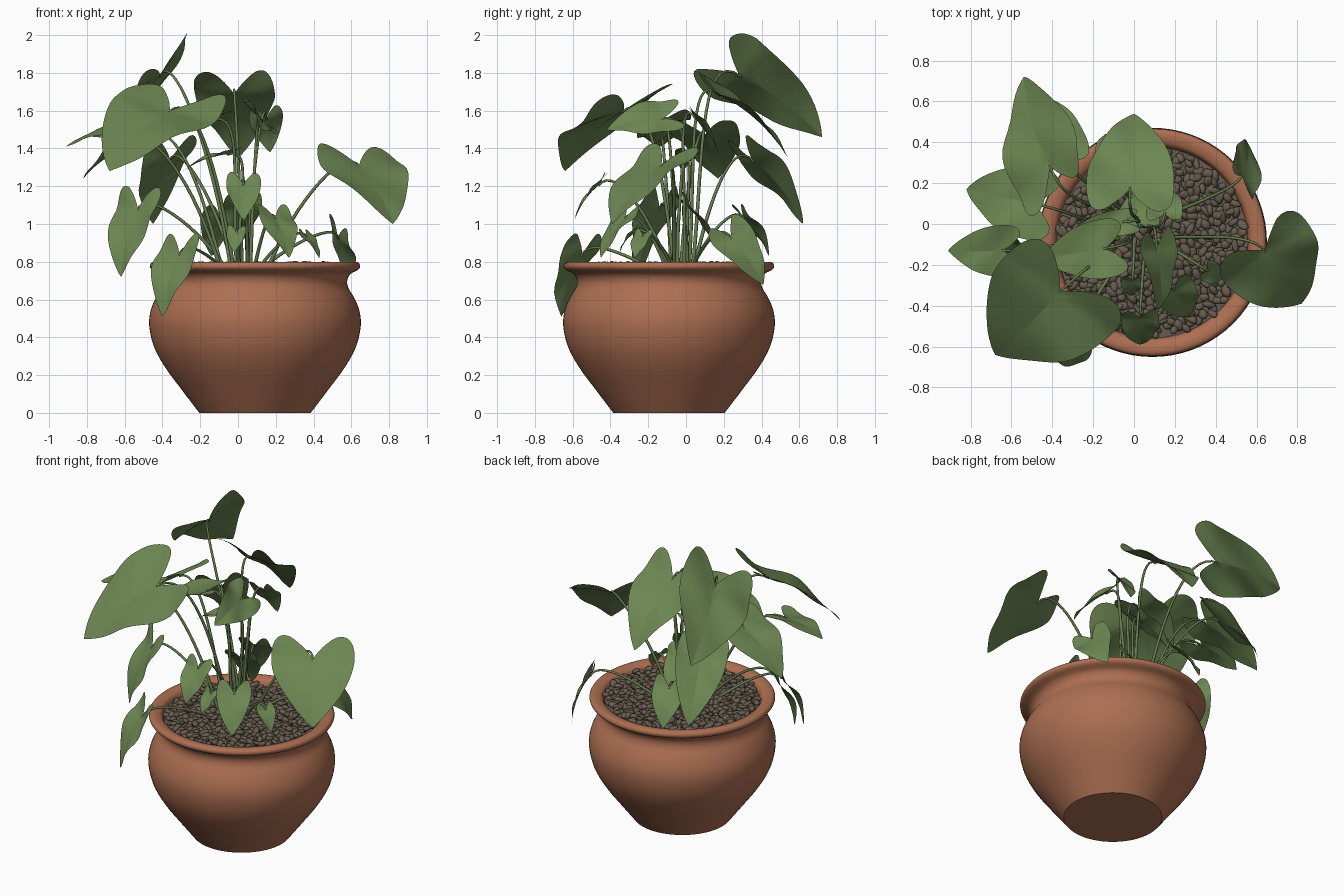
import bpy, bmesh, math, random
from mathutils import Vector as V, Matrix, Euler
from mathutils.geometry import interpolate_bezier

if "Cube" in bpy.data.objects:
    bpy.data.objects.remove(bpy.data.objects["Cube"])

random.seed(4)
PX, PY = 0.09, -0.09          # pot axis
CROWN = V((0.03, -0.03, 0.74))  # where the stems meet the soil


def material(name, rgb):
    m = bpy.data.materials.new(name)
    m.diffuse_color = (*rgb, 1)
    m.use_nodes = True
    m.node_tree.nodes["Principled BSDF"].inputs["Base Color"].default_value = m.diffuse_color
    return m


CLAY = material("terracotta", (0.42, 0.160, 0.085))
LEAF = material("leaf_green", (0.150, 0.240, 0.085))
STEM = material("stem_green", (0.135, 0.205, 0.075))
STONE = material("pebble_brown", (0.135, 0.105, 0.076))


def add_object(name, bm, mat, smooth=True):
    me = bpy.data.meshes.new(name)
    bm.to_mesh(me)
    bm.free()
    me.materials.append(mat)
    for p in me.polygons:
        p.use_smooth = smooth
    ob = bpy.data.objects.new(name, me)
    bpy.context.collection.objects.link(ob)
    return ob


def catmull(pts, steps):
    """Smooth curve through a list of 2D points."""
    p = [V(q) for q in pts]
    out = []
    for i in range(len(p) - 1):
        a, b, c, d = p[max(i - 1, 0)], p[i], p[i + 1], p[min(i + 2, len(p) - 1)]
        for k in range(steps):
            t = k / steps
            out.append(0.5 * (2 * b + (c - a) * t + (2 * a - 5 * b + 4 * c - d) * t * t
                              + (3 * b - a - 3 * c + d) * t ** 3))
    return out + [p[-1]]


# pot: lathed profile with flat base, belly, neck and flared rim
body = [(0.295, 0), (0.39, 0.125), (0.475, 0.24), (0.535, 0.35), (0.56, 0.46), (0.553, 0.54),
        (0.525, 0.61), (0.495, 0.66), (0.488, 0.70), (0.505, 0.735), (0.545, 0.757), (0.557, 0.775),
        (0.55, 0.793), (0.53, 0.80), (0.50, 0.795), (0.475, 0.775), (0.46, 0.70)]
profile = [V((0, 0))] + catmull(body, 3) + [V((0, 0.70))]
bm = bmesh.new()
vs = [bm.verts.new((p.x, 0, p.y)) for p in profile]
es = [bm.edges.new(e) for e in zip(vs, vs[1:])]
bmesh.ops.spin(bm, geom=vs + es, cent=(0, 0, 0), axis=(0, 0, 1), angle=math.tau, steps=72)
bmesh.ops.remove_doubles(bm, verts=bm.verts, dist=1e-4)
bmesh.ops.recalc_face_normals(bm, faces=bm.faces)
bmesh.ops.translate(bm, verts=bm.verts, vec=(PX, PY, 0))
pot = add_object("pot", bm, CLAY)
bpy.context.view_layer.objects.active = pot
pot.select_set(True)
bpy.ops.object.shade_smooth_by_angle(angle=math.radians(40))
pot.select_set(False)

# bed under the pebbles
bm = bmesh.new()
bmesh.ops.create_circle(bm, cap_ends=True, segments=48, radius=0.468,
                        matrix=Matrix.Translation((PX, PY, 0.755)))
add_object("pebble_bed", bm, STONE, False)

# pebbles scattered in a sunflower pattern
bm = bmesh.new()
COUNT = 520
for i in range(COUNT):
    r = 0.455 * math.sqrt((i + 0.5) / COUNT)
    a = i * 2.39996 + random.uniform(-0.05, 0.05)
    loc = V((PX + r * math.cos(a), PY + r * math.sin(a), 0.765 + random.uniform(0, 0.02)))
    rot = Euler((random.uniform(-.5, .5), random.uniform(-.5, .5), random.uniform(0, 6.28)))
    size = V((random.uniform(.024, .038), random.uniform(.016, .024), random.uniform(.012, .018)))
    bmesh.ops.create_icosphere(bm, subdivisions=2, radius=1,
                               matrix=Matrix.LocRotScale(loc, rot, size))
add_object("pebbles", bm, STONE)

# heart outline of half a leaf: (along midrib, across)
HALF = catmull([(0, 0), (-.15, .22), (-.3, .55), (-.3, .8), (-.18, .96), (.02, 1), (.25, .94),
                (.5, .74), (.75, .44), (.92, .17), (1, 0)], 3)
OUTLINE = [(p.x, p.y) for p in HALF] + [(p.x, -p.y) for p in HALF[-2:0:-1]]
RINGS = 6
stem_ends = []


def leaf(name, notch, tip, width, roll=0):
    """Arched heart leaf; width is half the span, positive roll lifts the right-hand side."""
    n = V(notch)
    axis = V(tip) - n
    size = axis.length
    e = axis / size
    level = e.cross(V((0, 0, 1))).normalized()
    r = math.radians(roll)
    side = level * math.cos(r) + level.cross(e) * math.sin(r)
    up = side.cross(e)
    phase = random.uniform(0, 6)

    def place(u, v):
        arch = 0.28 * max(u, 0) * (1 - u) + 0.04 * abs(v)
        wave = 0.045 * math.sin(7 * u + phase + 2 * v) * abs(v)
        return n + axis * u + side * (v * width) + up * size * (arch + wave)

    bm = bmesh.new()
    c = (0.1, 0)
    centre = bm.verts.new(place(*c))
    prev = None
    for k in range(1, RINGS + 1):
        f = k / RINGS
        ring = [bm.verts.new(place(c[0] + (u - c[0]) * f, v * f)) for u, v in OUTLINE]
        for i in range(len(ring)):
            j = (i + 1) % len(ring)
            bm.faces.new((prev[i], ring[i], ring[j], prev[j]) if prev else (centre, ring[i], ring[j]))
        prev = ring
    bm.normal_update()
    if sum((f.normal * f.calc_area() for f in bm.faces), V()).dot(up) < 0:
        bmesh.ops.reverse_faces(bm, faces=bm.faces)
    add_object(name, bm, LEAF)
    stem_ends.append((n, axis))


# large leaves: notch, tip, half width, roll
leaf("top_back_leaf", (-.41, .28, 1.79), (-.54, .72, 1.46), .24, 40)
leaf("back_leaf", (-.02, .17, 1.69), (0, .54, 1.35), .215)
leaf("left_leaf", (-.49, .10, 1.47), (-.82, .17, 1.24), .18)
leaf("front_left_leaf", (-.36, -.33, 1.60), (-.68, -.64, 1.28), .33, 12)
leaf("lower_back_leaf", (-.36, .35, 1.34), (-.45, .62, 1.00), .155, 17)
leaf("right_leaf", (.64, -.13, 1.31), (.82, -.39, 1.00), .25)
leaf("far_left_leaf", (-.64, -.13, 1.48), (-.91, -.13, 1.41), .13, 10)
leaf("left_hanging_leaf", (-.53, -.14, 1.08), (-.62, -.25, .72), .145)
leaf("front_hanging_leaf", (-.31, -.55, .84), (-.40, -.66, .51), .135)
leaf("inner_left_leaf", (-.14, -.12, 1.55), (-.45, -.17, 1.42), .145)
leaf("inner_right_leaf", (.11, -.12, 1.56), (.12, -.42, 1.50), .12, 48)
leaf("inner_narrow_leaf", (-.05, .01, 1.37), (-.29, -.02, 1.28), .065)
leaf("inner_back_leaf", (.15, .05, 1.56), (.17, .17, 1.38), .09, 15)
leaf("rim_right_leaf", (.53, .24, .93), (.55, .41, .68), .12, -55)

# small leaves point away from the crown and droop: tip and length only
for name, x, y, z, length in (
        ("front_heart_leaf", .03, -.59, 1.02, .23), ("front_right_leaf", .27, -.45, .82, .26),
        ("small_right_leaf", .43, -.27, .82, .14), ("small_front_leaf", -.02, -.35, .85, .13),
        ("small_back_leaf", -.14, .44, .83, .25), ("small_inner_leaf", 0, .15, .88, .26)):
    away = V((x - CROWN.x, y - CROWN.y, 0)).normalized()
    tip = V((x, y, z))
    leaf(name, tip + (V((0, 0, .82)) - away * .57) * length, tip, .4 * length)

# stems: arching tubes from the crown of the plant to each leaf notch
curve = bpy.data.curves.new("stems", "CURVE")
curve.dimensions = "3D"
curve.bevel_depth = 0.009
curve.bevel_resolution = 2
for n, axis in stem_ends:
    out = V((n.x - CROWN.x, n.y - CROWN.y, 0))
    base = CROWN + out * 0.18 + V((random.uniform(-.03, .03), random.uniform(-.03, .03), 0))
    c1 = base + out * .2 + V((0, 0, (n.z - base.z) * 0.6))
    c2 = n - axis.normalized() * 0.24 * (n - base).length
    path = interpolate_bezier(base, c1, c2, n + axis * 0.03, 16)
    sp = curve.splines.new("POLY")
    sp.points.add(len(path) - 1)
    for i, p in enumerate(path):
        sp.points[i].co = (*p, 1)
        sp.points[i].radius = 1.15 - 0.5 * i / 15
    sp.use_smooth = True
curve.materials.append(STEM)
stems = bpy.data.objects.new("stems", curve)
bpy.context.collection.objects.link(stems)
bpy.context.view_layer.objects.active = stems
stems.select_set(True)
bpy.ops.object.convert(target="MESH")
